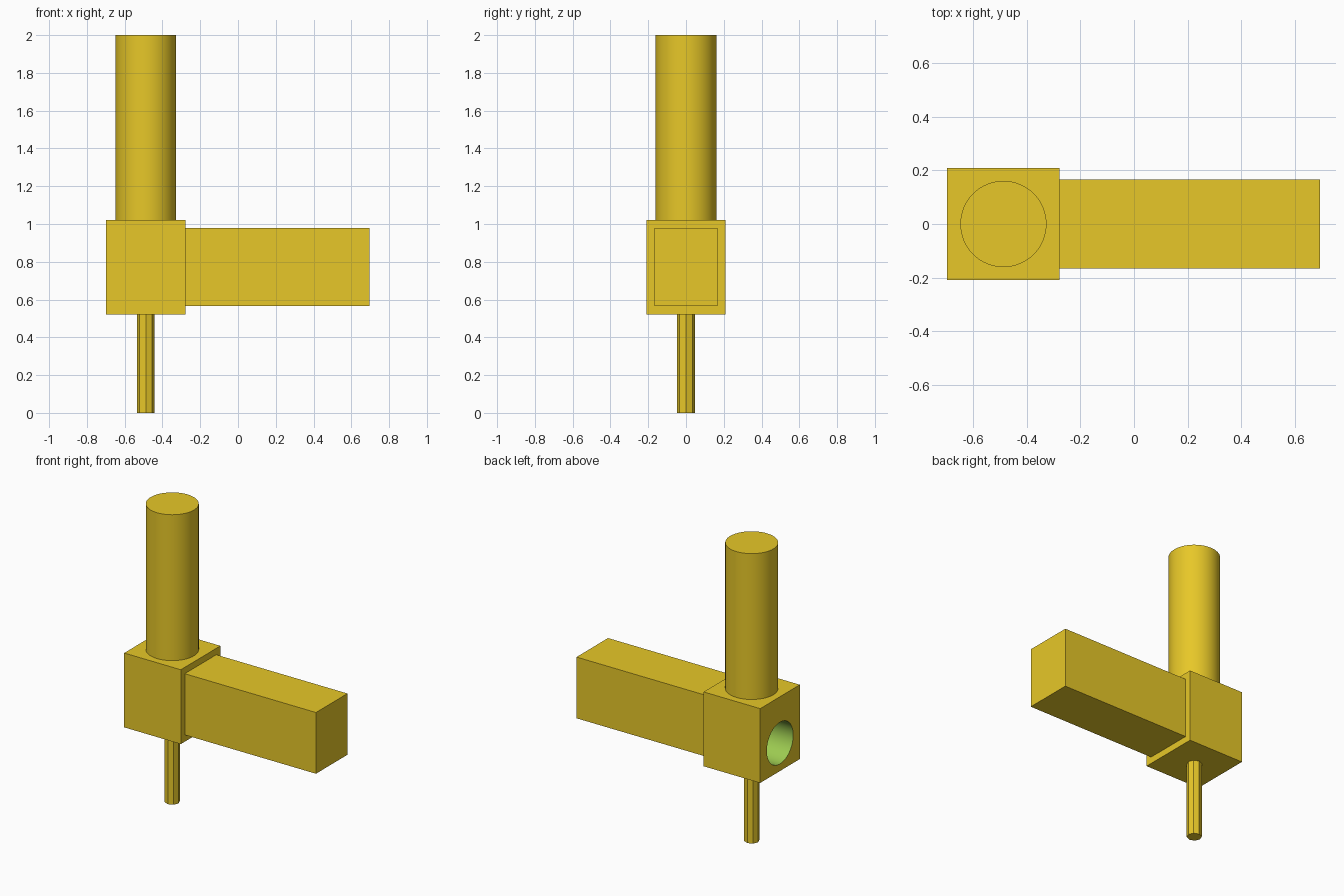
import bpy
import math

if "Cube" in bpy.data.objects:
    bpy.data.objects.remove(bpy.data.objects["Cube"])


def make_material(name, color):
    m = bpy.data.materials.new(name)
    m.diffuse_color = (*color, 1.0)
    m.use_nodes = True
    m.node_tree.nodes["Principled BSDF"].inputs["Base Color"].default_value = m.diffuse_color
    return m


GOLD = make_material("golden yellow", (0.947, 0.680, 0.025))
GREEN = make_material("light green", (0.337, 0.597, 0.082))
AXIS_X = -0.488  # shared vertical axis of post, block and pin


def box(name, lo, hi, mat):
    mid = [(a + b) / 2 for a, b in zip(lo, hi)]
    bpy.ops.mesh.primitive_cube_add(size=1, location=mid)
    ob = bpy.context.object
    ob.name = name
    ob.scale = [b - a for a, b in zip(lo, hi)]
    bpy.ops.object.transform_apply(location=False, rotation=False, scale=True)
    ob.data.materials.append(mat)
    return ob


def rod(name, radius, length, mid, sides, mat, rotation=(0, 0, 0)):
    bpy.ops.mesh.primitive_cylinder_add(vertices=sides, radius=radius, depth=length,
                                        location=mid, rotation=rotation)
    ob = bpy.context.object
    ob.name = name
    ob.data.materials.append(mat)
    bpy.ops.object.shade_smooth_by_angle(angle=math.radians(30))
    return ob


# Round post on top and thin octagonal pin below
rod("post", 0.161, 0.98, (AXIS_X, 0, 1.51), 64, GOLD)
rod("pin", 0.047, 0.522, (AXIS_X, 0, 0.261), 8, GOLD)

# Side arm
box("arm", (-0.278, -0.167, 0.567), (0.696, 0.167, 0.978), GOLD)

# Central block with a blind round bore in its left face
block = box("block", (-0.698, -0.21, 0.522), (-0.278, 0.21, 1.021), GOLD)
block.data.materials.append(GREEN)
bore = rod("bore_cutter", 0.14, 0.6, (-0.598, 0, 0.71), 64, GREEN,
           (0, math.pi / 2, 0))
bore.hide_render = True
bore.hide_set(True)

cut = block.modifiers.new("bore", 'BOOLEAN')
cut.operation = 'DIFFERENCE'
cut.solver = 'EXACT'
cut.material_mode = 'TRANSFER'
cut.object = bore
bpy.context.view_layer.objects.active = block
block.select_set(True)
bpy.ops.object.modifier_apply(modifier=cut.name)
bpy.data.objects.remove(bore)

# Bore walls and floor are green, the outside is gold
for p in block.data.polygons:
    c = p.center
    inside = -0.69 < c.x < -0.285 and math.hypot(c.y, c.z - 0.71) < 0.15
    if block.location.length > 0:
        w = block.matrix_world @ c
        inside = -0.69 < w.x < -0.285 and math.hypot(w.y, w.z - 0.71) < 0.15
    p.material_index = 1 if inside else 0
bpy.ops.object.shade_smooth_by_angle(angle=math.radians(30))
